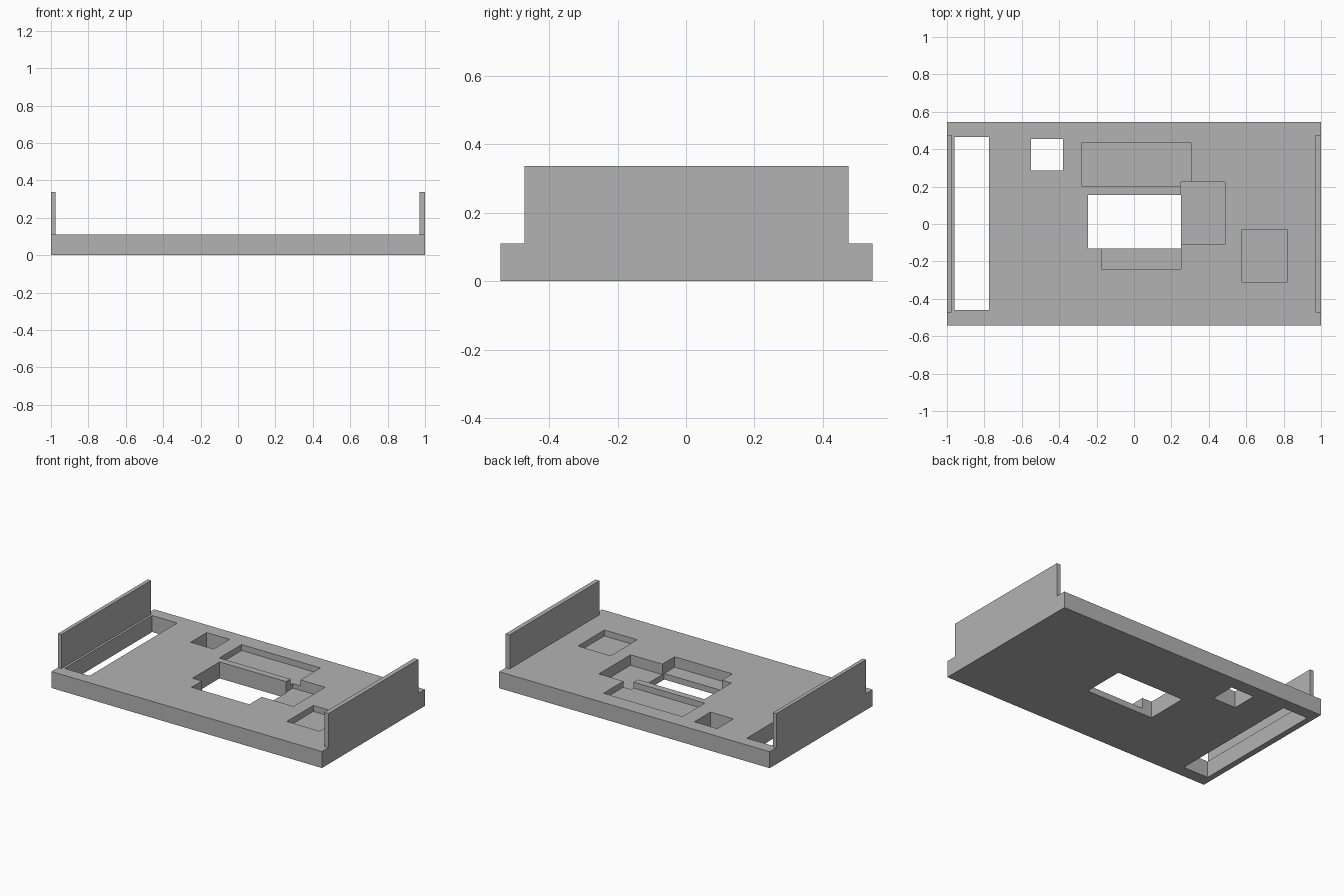
import bpy

cube = bpy.data.objects.get("Cube")
if cube:
    bpy.data.objects.remove(cube, do_unlink=True)

TOP = 0.11          # upper face of the base plate
WALL_TOP = 0.337    # upper edge of the end walls

grey = bpy.data.materials.new("plain grey")
grey.use_nodes = True
grey.diffuse_color = (0.45, 0.45, 0.45, 1)
grey.node_tree.nodes["Principled BSDF"].inputs["Base Color"].default_value = (0.45, 0.45, 0.45, 1)


def box(name, x, y, z):
    """Axis-aligned box from (low, high) ranges."""
    bpy.ops.mesh.primitive_cube_add(size=1)
    ob = bpy.context.object
    ob.name = name
    ranges = (x, y, z)
    for v in ob.data.vertices:
        v.co = [r[1] if c > 0 else r[0] for r, c in zip(ranges, v.co)]
    ob.data.materials.append(grey)
    return ob


def combine(target, tool, operation):
    """Apply a boolean and discard the tool object."""
    mod = target.modifiers.new(operation.lower(), "BOOLEAN")
    mod.operation = operation
    mod.solver = "EXACT"
    mod.object = tool
    bpy.context.view_layer.objects.active = target
    bpy.ops.object.modifier_apply(modifier=mod.name)
    bpy.data.objects.remove(tool, do_unlink=True)


# Base plate
plate = box("tray_with_end_walls", (-1, 1), (-0.542, 0.545), (0, TOP))

# Upright walls at both ends, flush with the plate ends
for name, x in (("right_wall", (-1, -0.975)), ("left_wall", (0.97, 1))):
    combine(plate, box(name, x, (-0.472, 0.475), (TOP, WALL_TOP)), "UNION")

# Openings and pockets: name, x range, y range, floor height (below zero goes through)
cutouts = (
    ("end_slot", (-0.96, -0.775), (-0.46, 0.465), -0.1),
    ("square_hole", (-0.55, -0.38), (0.285, 0.455), -0.1),
    ("centre_window", (-0.245, 0.252), (-0.13, 0.155), -0.1),
    ("rear_pocket", (-0.278, 0.305), (0.2, 0.435), 0.07),
    ("side_pocket", (0.248, 0.487), (-0.11, 0.225), 0.04),
    ("front_pocket", (-0.175, 0.252), (-0.24, -0.12), 0.04),
    ("corner_pocket", (0.578, 0.82), (-0.31, -0.03), 0.07),
)
for name, x, y, floor in cutouts:
    combine(plate, box(name, x, y, (floor, TOP + 0.05)), "DIFFERENCE")
